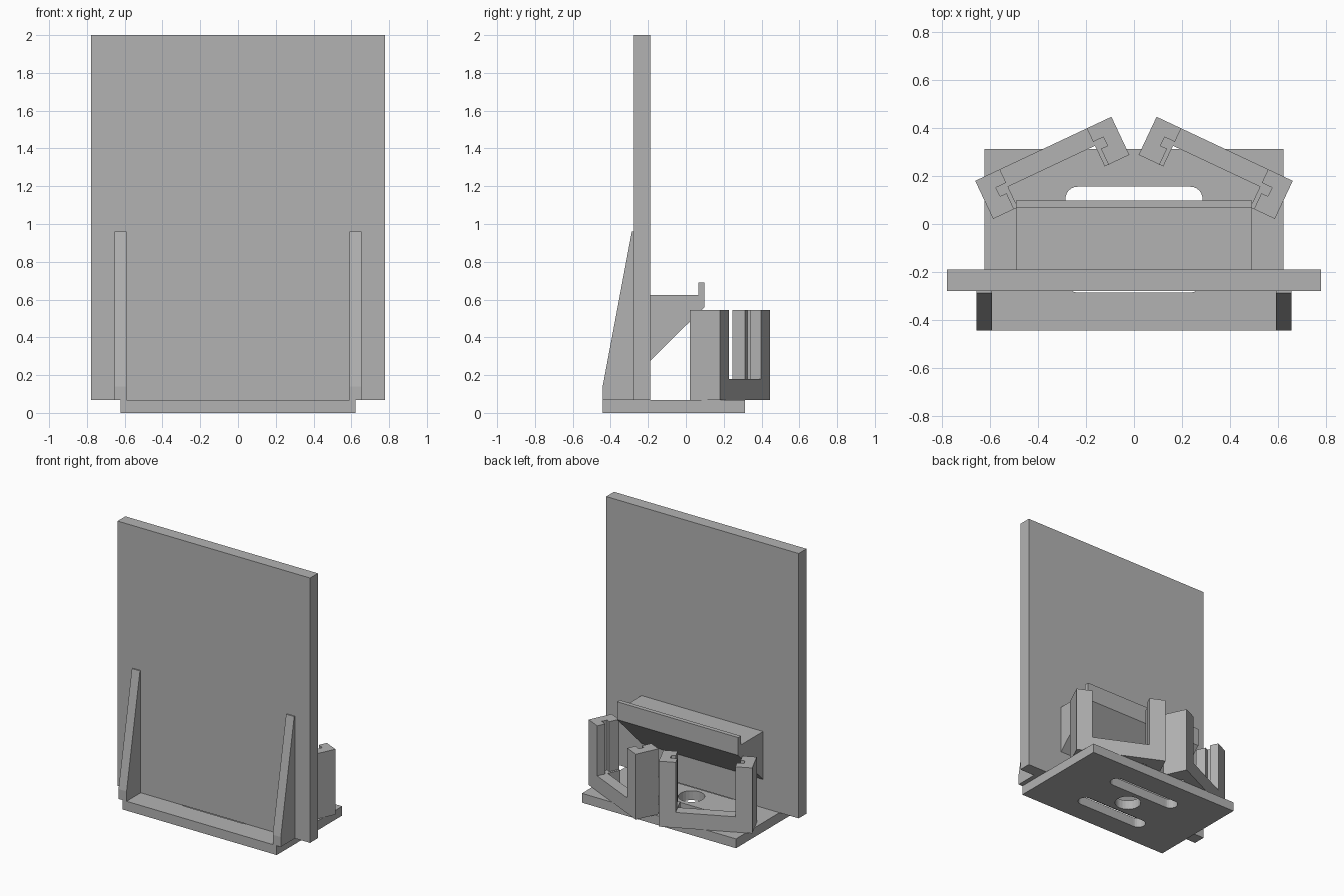
import bpy
import math
from mathutils import Matrix, Vector

if "Cube" in bpy.data.objects:
    bpy.data.objects.remove(bpy.data.objects["Cube"], do_unlink=True)

grey = bpy.data.materials.new("matte grey")
grey.use_nodes = True
grey.diffuse_color = (0.45, 0.45, 0.45, 1)
grey.node_tree.nodes["Principled BSDF"].inputs["Base Color"].default_value = (0.45, 0.45, 0.45, 1)

PLATE = 0.068          # top of the base plate
UPRIGHT = Matrix(((0, 0, 1, 0), (1, 0, 0, 0), (0, 1, 0, 0), (0, 0, 0, 1)))  # profile in y,z; extruded in x


def prism(name, loops, low, high, matrix=Matrix()):
    """Extrude a flat outline (further loops are holes) from low to high."""
    curve = bpy.data.curves.new(name, "CURVE")
    curve.dimensions = "2D"
    curve.fill_mode = "BOTH"
    curve.extrude = (high - low) / 2
    for loop in loops:
        spline = curve.splines.new("POLY")
        spline.points.add(len(loop) - 1)
        for point, (a, b) in zip(spline.points, loop):
            point.co = (a, b, 0, 1)
        spline.use_cyclic_u = True
    temp = bpy.data.objects.new(name + "_outline", curve)
    bpy.context.scene.collection.objects.link(temp)
    bpy.context.view_layer.update()
    graph = bpy.context.evaluated_depsgraph_get()
    mesh = bpy.data.meshes.new_from_object(temp.evaluated_get(graph))
    bpy.data.objects.remove(temp, do_unlink=True)
    mesh.transform(matrix @ Matrix.Translation((0, 0, (low + high) / 2)))
    if matrix.determinant() < 0:
        mesh.flip_normals()
    mesh.materials.clear()
    mesh.materials.append(grey)
    for face in mesh.polygons:
        face.use_smooth = False
        face.material_index = 0
    obj = bpy.data.objects.new(name, mesh)
    bpy.context.scene.collection.objects.link(obj)
    return obj


def rect(x0, x1, y0, y1):
    return [(x0, y0), (x1, y0), (x1, y1), (x0, y1)]


def slot(y, half, r, steps=12):
    """Rounded slot along x; half = 0 gives a circle."""
    pts = []
    for side in (1, -1):
        for i in range(steps + 1):
            a = math.pi * (i / steps - 0.5)
            pts.append((side * (half + r * math.cos(a)), y + side * r * math.sin(a)))
    return pts if half else [p for i, p in enumerate(pts) if i % (steps + 1) < steps]


# Base plate with two slots and a round hole
prism("base_plate", [rect(-0.622, 0.622, -0.442, 0.312), slot(0.105, 0.235, 0.05),
                     slot(-0.235, 0.235, 0.05), slot(-0.065, 0, 0.088)], 0, PLATE)

# Upright panel
prism("back_panel", [rect(-0.777, 0.777, -0.279, -0.189)], PLATE, 2)

# Tapered braces in front of the panel
brace = [(-0.442, PLATE), (-0.279, PLATE), (-0.279, 0.96), (-0.288, 0.96), (-0.442, 0.14)]
prism("left_brace", [brace], 0.59, 0.655, UPRIGHT)
prism("right_brace", [brace], -0.655, -0.59, UPRIGHT)

# Wedge shelf with a raised lip
shelf = [(-0.189, 0.275), (0.098, 0.56), (0.098, 0.69), (0.066, 0.69), (0.066, 0.625), (-0.189, 0.625)]
prism("shelf", [shelf], -0.49, 0.49, UPRIGHT)

# Two angled cradles: a U-shaped foot carrying two grooved posts
LENGTH, DEPTH, POST, BAR = 0.626, 0.175, 0.113, 0.08
foot = [(0, 0), (LENGTH, 0), (LENGTH, -DEPTH), (LENGTH - POST, -DEPTH),
        (LENGTH - POST, -BAR), (POST, -BAR), (POST, -DEPTH), (0, -DEPTH)]
post = [(0, 0), (POST, 0), (POST, -0.062), (0.066, -0.062), (0.066, -0.102),
        (0.096, -0.102), (0.096, -DEPTH), (0, -DEPTH)]
far_post = [(LENGTH - u, v) for u, v in post]
place = Matrix.Translation(Vector((0.094, 0.446, 0))) @ Matrix.Rotation(math.radians(-25.2), 4, "Z")
for side, mirror in (("left", 1), ("right", -1)):
    m = Matrix.Diagonal((mirror, 1, 1, 1)) @ place
    prism(side + "_cradle_foot", [foot], PLATE, 0.18, m)
    prism(side + "_cradle_inner_post", [post], 0.18, 0.545, m)
    prism(side + "_cradle_outer_post", [far_post], 0.18, 0.545, m)
